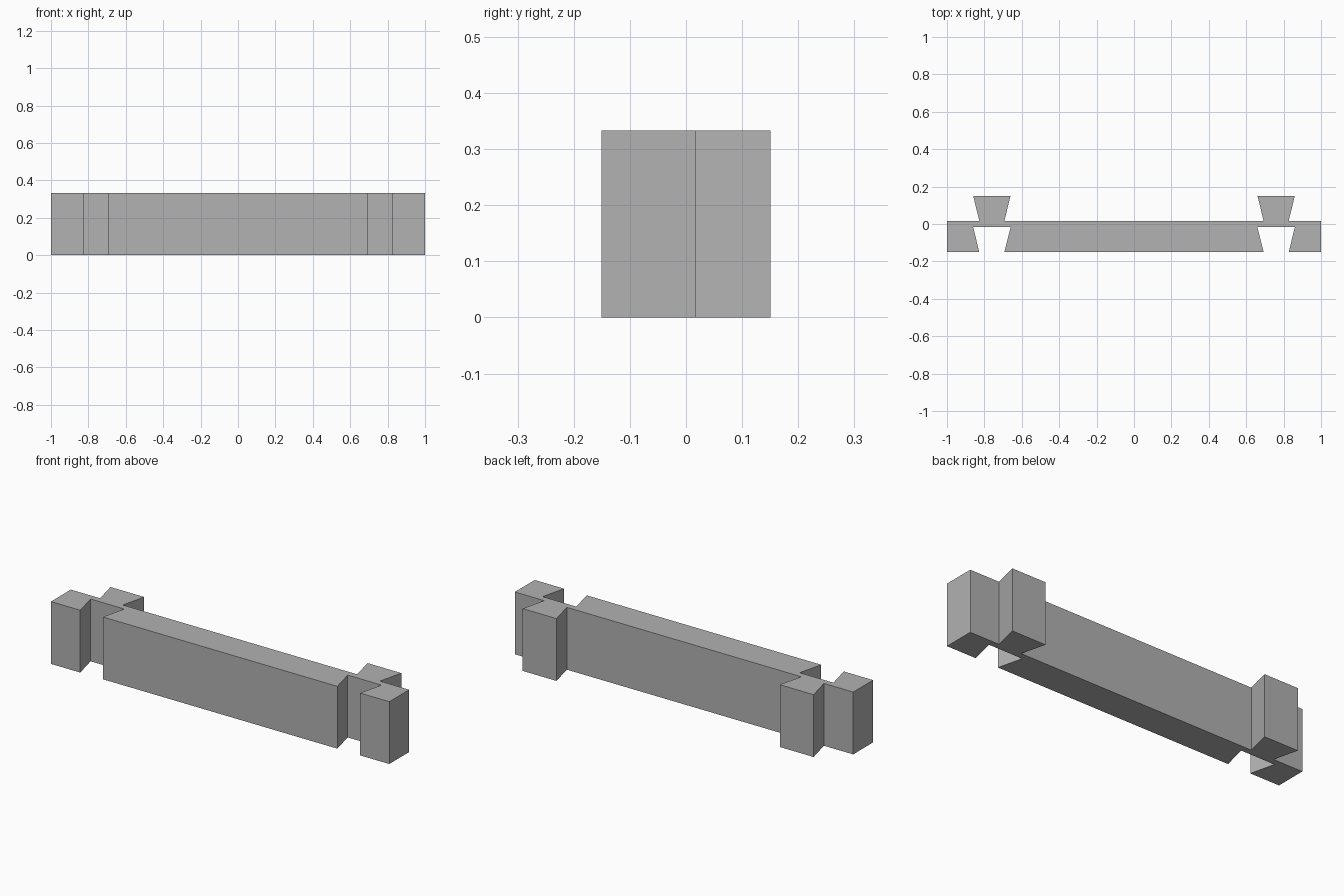
import bpy
import bmesh

cube = bpy.data.objects.get("Cube")
if cube:
    bpy.data.objects.remove(cube, do_unlink=True)

HEIGHT = 0.333   # beam height
DEPTH = 0.151    # half depth overall
WEB = 0.0165     # half thickness of the web between tail and socket
JOINT_X = 0.76   # centre of each dovetail
WIDE, NARROW = 0.1, 0.067

grey = bpy.data.materials.new("plain grey")
grey.use_nodes = True
colour = (0.445, 0.445, 0.445, 1)
grey.diffuse_color = colour
grey.node_tree.nodes["Principled BSDF"].inputs["Base Color"].default_value = colour


def dovetail(cx, y_narrow, y_wide):
    """Trapezoid outline running left to right, open on its starting side."""
    return [(cx - NARROW, y_narrow), (cx - WIDE, y_wide),
            (cx + WIDE, y_wide), (cx + NARROW, y_narrow)]


# Front edge with two sockets, then back edge with two tails
front = [(-1, -DEPTH)]
back = [(-1, WEB)]
for cx in (-JOINT_X, JOINT_X):
    front += dovetail(cx, -DEPTH, -WEB)
    back += dovetail(cx, WEB, DEPTH)
front.append((1, -DEPTH))
back.append((1, WEB))
outline = front + back[::-1]

# Extrude the outline into the beam
bm = bmesh.new()
base = bm.faces.new([bm.verts.new((x, y, 0)) for x, y in outline])
top = bmesh.ops.extrude_face_region(bm, geom=[base], use_keep_orig=True)
bmesh.ops.translate(bm, vec=(0, 0, HEIGHT),
                    verts=[v for v in top["geom"] if isinstance(v, bmesh.types.BMVert)])
bmesh.ops.recalc_face_normals(bm, faces=bm.faces)

mesh = bpy.data.meshes.new("dovetail_beam")
bm.to_mesh(mesh)
bm.free()
mesh.materials.append(grey)
beam = bpy.data.objects.new("dovetail_beam", mesh)
bpy.context.collection.objects.link(beam)
